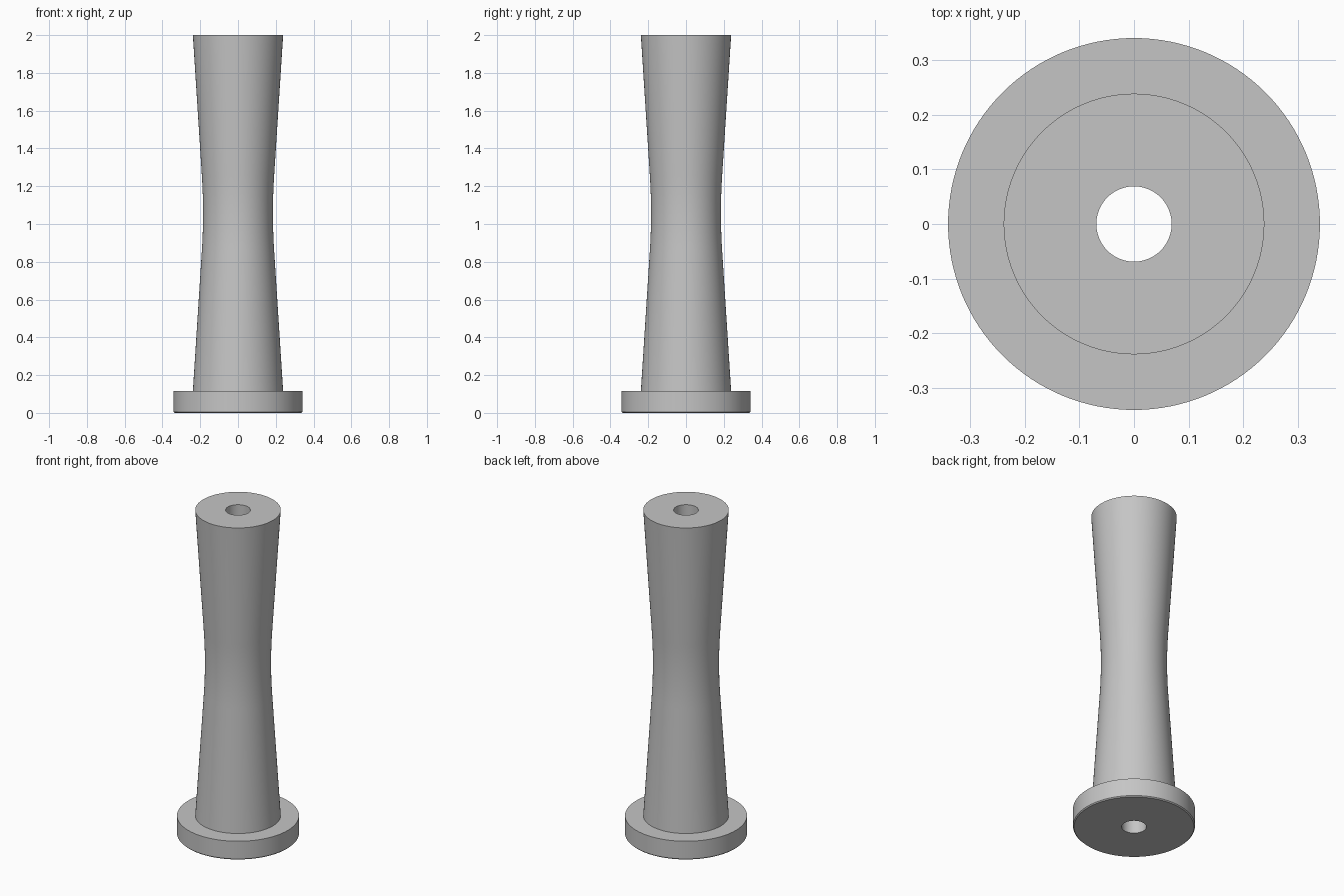
import bpy
import bmesh
from math import pi, radians

cube = bpy.data.objects.get("Cube")
if cube:
    bpy.data.objects.remove(cube, do_unlink=True)

BORE, GRIP, WAIST, FLANGE = 0.069, 0.239, 0.185, 0.341
FLANGE_TOP, HEIGHT, CHAMFER = 0.115, 2.0, 0.006
MIDDLE = (FLANGE_TOP + HEIGHT) / 2
HALF = (HEIGHT - FLANGE_TOP) / 2
BLEND = 0.2      # half height of the rounded waist
SEGMENTS = 128


def grip_radius(z):
    """Straight taper towards the middle, blended by a parabola at the waist."""
    d = abs(z - MIDDLE)
    slope = (GRIP - WAIST) / (HALF - BLEND / 2)
    if d < BLEND:
        return WAIST + slope * d * d / (2 * BLEND)
    return WAIST + slope * (d - BLEND / 2)


# Grey material
grey = bpy.data.materials.new("grey")
grey.use_nodes = True
colour = (0.56, 0.56, 0.56, 1)
grey.diffuse_color = colour
grey.node_tree.nodes["Principled BSDF"].inputs["Base Color"].default_value = colour

# Profile: bore, flange with a chamfered foot, then the waisted grip
steps = 16
waist = [MIDDLE - BLEND + 2 * BLEND * i / steps for i in range(steps + 1)]
profile = [(BORE, 0), (FLANGE - CHAMFER, 0), (FLANGE, CHAMFER), (FLANGE, FLANGE_TOP)]
profile += [(grip_radius(z), z) for z in [FLANGE_TOP, *waist, HEIGHT]]
profile += [(BORE, HEIGHT)]

# Lathe the closed profile around the z axis
bm = bmesh.new()
verts = [bm.verts.new((r, 0, z)) for r, z in profile]
edges = [bm.edges.new((a, b)) for a, b in zip(verts, verts[1:] + verts[:1])]
bmesh.ops.spin(bm, geom=verts + edges, cent=(0, 0, 0), axis=(0, 0, 1),
               angle=2 * pi, steps=SEGMENTS, use_duplicate=False)
bmesh.ops.remove_doubles(bm, verts=bm.verts, dist=0.0001)
bmesh.ops.recalc_face_normals(bm, faces=bm.faces)
mesh = bpy.data.meshes.new("flanged_grip")
bm.to_mesh(mesh)
bm.free()
mesh.materials.append(grey)

handle = bpy.data.objects.new("flanged_grip", mesh)
bpy.context.collection.objects.link(handle)
bpy.ops.object.select_all(action='DESELECT')
handle.select_set(True)
bpy.context.view_layer.objects.active = handle
bpy.ops.object.shade_smooth_by_angle(angle=radians(30))
